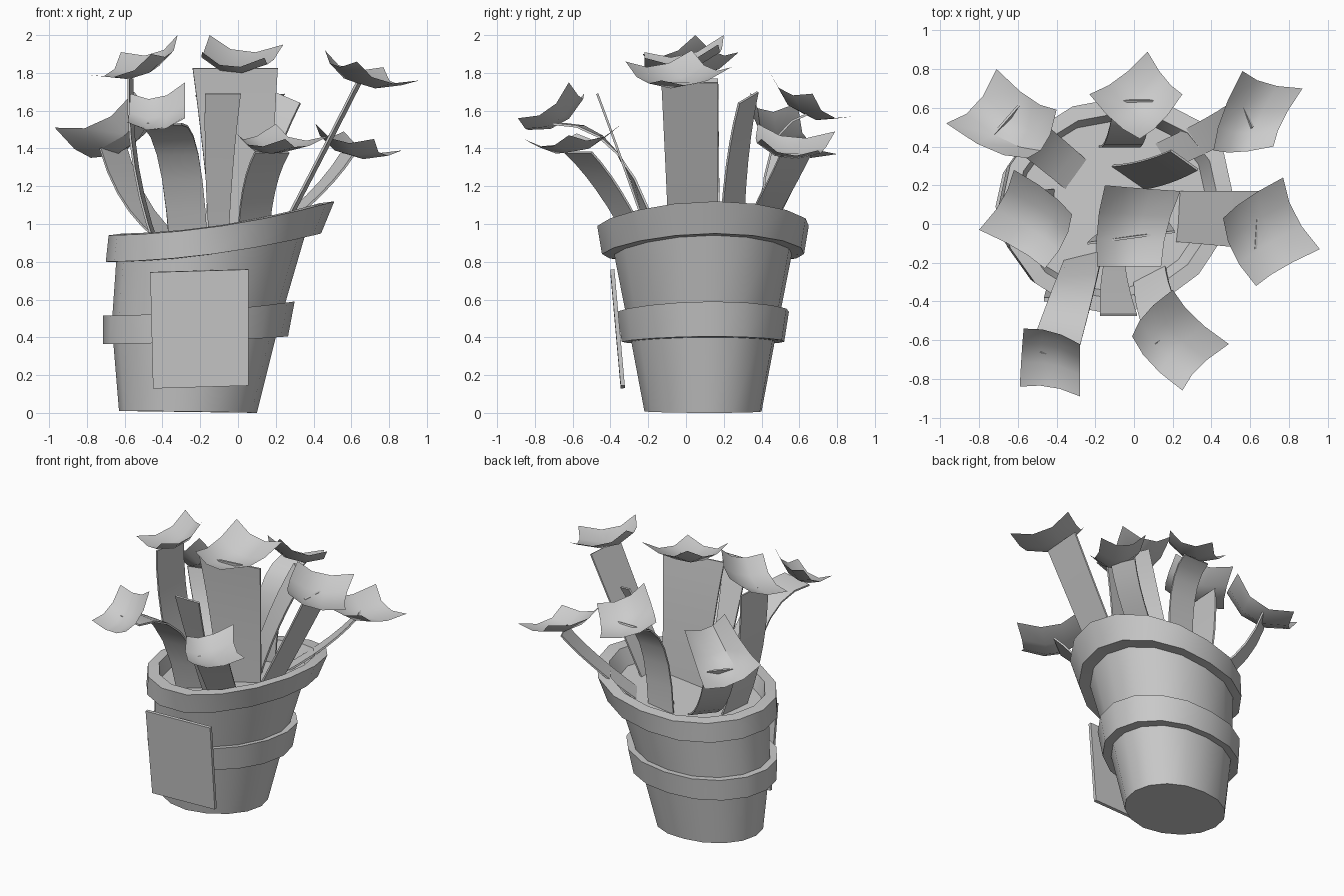
import bpy
import math
from mathutils import Vector

default_cube = bpy.data.objects.get("Cube")
if default_cube:
    bpy.data.objects.remove(default_cube, do_unlink=True)

grey = bpy.data.materials.new("plain_grey")
grey.use_nodes = True
grey.diffuse_color = (0.6, 0.6, 0.6, 1)
grey.node_tree.nodes["Principled BSDF"].inputs["Base Color"].default_value = grey.diffuse_color


def make_object(name, points, faces, thickness=0):
    """Create a mesh object, optionally thickened about its middle, then shade it."""
    mesh = bpy.data.meshes.new(name)
    mesh.from_pydata(points, [], faces)
    mesh.materials.append(grey)
    mesh.update()
    obj = bpy.data.objects.new(name, mesh)
    bpy.context.collection.objects.link(obj)
    bpy.ops.object.select_all(action="DESELECT")
    obj.select_set(True)
    bpy.context.view_layer.objects.active = obj
    if thickness:
        solid = obj.modifiers.new("thickness", "SOLIDIFY")
        solid.thickness = thickness
        solid.offset = 0
        bpy.ops.object.modifier_apply(modifier=solid.name)
    bpy.ops.object.shade_smooth_by_angle(angle=math.radians(35))
    return obj


def grid_faces(rows, columns):
    """Quads joining a grid of points stored row by row."""
    faces = []
    for row in range(rows - 1):
        for col in range(columns - 1):
            first = row * columns + col
            faces.append((first, first + 1, first + columns + 1, first + columns))
    return faces


def leaning_pot(name, rings, sides=16, centre_y=0.09):
    """Stack slanted oval rings: left x, left z, right x, right z, depth radius."""
    points = []
    for left_x, left_z, right_x, right_z, depth in rings:
        middle_x, radius_x = (left_x + right_x) / 2, (right_x - left_x) / 2
        middle_z, rise = (left_z + right_z) / 2, (right_z - left_z) / 2
        for side in range(sides):
            angle = math.tau * side / sides
            across, along = math.cos(angle), math.sin(angle)
            skew = 0.12 * max(0, across)
            points.append((middle_x + radius_x * across,
                           centre_y + depth * (along + skew),
                           middle_z + rise * (across - 0.45 * along ** 2)))
    faces = [tuple(reversed(range(sides)))]
    for ring in range(len(rings) - 1):
        for side in range(sides):
            after = (side + 1) % sides
            low, high = ring * sides, (ring + 1) * sides
            faces.append((low + side, low + after, high + after, high + side))
    top = (len(rings) - 1) * sides
    faces.append(tuple(range(top, top + sides)))
    return make_object(name, points, faces)


def stem(name, base, middle, tip, base_half, tip_half, steps=6):
    """A bent strip through three points; half vectors give its width at both ends."""
    base, middle, tip = Vector(base), Vector(middle), Vector(tip)
    control = middle * 2 - (base + tip) / 2
    base_half, tip_half = Vector(base_half), Vector(tip_half)
    points = []
    for step in range(steps + 1):
        t = step / steps
        spot = base * (1 - t) ** 2 + control * 2 * t * (1 - t) + tip * t * t
        half = base_half.lerp(tip_half, t)
        points += [spot - half, spot + half]
    return make_object(name, points, grid_faces(steps + 1, 2), thickness=0.012)


def flower(name, back, right, front, left, sag, cells=3):
    """A square dished head given by its four corners and the dip of its centre."""
    back, right, front, left = map(Vector, (back, right, front, left))
    points = []
    for row in range(cells + 1):
        v = row / cells
        for col in range(cells + 1):
            u = col / cells
            spot = left.lerp(front, u).lerp(back.lerp(right, u), v)
            dip = 1 - ((2 * u - 1) ** 2 + (2 * v - 1) ** 2) / 2
            points.append(spot + Vector(sag) * dip)
    return make_object(name, points, grid_faces(cells + 1, cells + 1))


# Pot with raised band, thick rim and filled soil level
leaning_pot("pot", [
    (-0.63, 0.01, 0.10, 0, 0.31),
    (-0.66, 0.37, 0.2, 0.40, 0.38),
    (-0.715, 0.365, 0.265, 0.405, 0.43),
    (-0.715, 0.515, 0.3, 0.59, 0.455),
    (-0.665, 0.515, 0.25, 0.58, 0.41),
    (-0.645, 0.80, 0.355, 0.94, 0.47),
    (-0.70, 0.80, 0.44, 0.95, 0.535),
    (-0.685, 0.94, 0.51, 1.12, 0.56),
    (-0.61, 0.95, 0.43, 1.11, 0.48),
    (-0.59, 0.85, 0.37, 1.0, 0.44),
])

# Flat label hanging on the front of the pot
make_object("label", [(-0.45, -0.335, 0.13), (0.055, -0.335, 0.145),
                      (0.055, -0.39, 0.76), (-0.465, -0.39, 0.745)],
            [(0, 1, 2, 3)], thickness=0.022)

# Strip stems
stem("centre_stem", (0.02, 0, 0.85), (0.0, -0.03, 1.4), (-0.015, -0.07, 1.825),
     (0.15, 0.02, 0), (0.225, 0.03, 0))
stem("left_side_stem", (0.2, 0.04, 0.9), (0.43, 0.03, 1.34), (0.64, 0.02, 1.75),
     (0.01, 0.13, 0), (0.01, 0.15, 0))
stem("right_side_stem", (-0.42, 0.05, 0.85), (-0.54, 0.04, 1.3), (-0.57, 0.03, 1.77),
     (0.01, 0.13, 0), (0.01, 0.14, 0))
stem("back_right_stem", (-0.27, 0.23, 0.86), (-0.51, 0.43, 1.07), (-0.66, 0.54, 1.4),
     (0.06, 0.07, 0), (0.07, 0.08, 0))
stem("back_stem", (-0.08, 0.4, 0.9), (-0.04, 0.45, 1.38), (0, 0.64, 1.58),
     (0.1, 0, 0), (0.1, 0, 0))
stem("back_left_stem", (0.13, 0.34, 0.92), (0.4, 0.47, 1.15), (0.58, 0.58, 1.37),
     (0.03, -0.07, 0), (0.035, -0.08, 0))
stem("inner_back_stem", (-0.04, 0.24, 0.88), (0.11, 0.27, 1.32), (0.26, 0.33, 1.67),
     (0.08, -0.06, 0), (0.07, -0.05, -0.03))
stem("front_left_stem", (0.08, -0.25, 0.9), (0.11, -0.41, 1.18), (0.18, -0.57, 1.38),
     (0.08, 0.05, 0), (0.09, 0.07, 0))
stem("front_right_stem", (-0.26, -0.16, 0.85), (-0.32, -0.36, 1.37), (-0.42, -0.68, 1.53),
     (0.1, 0.03, 0), (0.12, -0.03, 0))
stem("inner_front_stem", (-0.1, -0.18, 0.88), (-0.1, -0.32, 1.28), (-0.08, -0.47, 1.69),
     (0.05, 0, 0), (0.095, 0, 0))

# Dished flower heads
flower("centre_flower", (-0.15, 0.2, 2), (0.24, 0.17, 1.95),
       (0.14, -0.22, 1.88), (-0.19, -0.22, 1.91), sag=(-0.04, 0, -0.13))
flower("right_side_flower", (-0.62, 0.28, 1.91), (-0.32, 0.05, 2),
       (-0.46, -0.23, 1.9), (-0.8, -0.03, 1.79), sag=(0.06, 0, -0.11))
flower("left_side_flower", (0.77, 0.24, 1.83), (0.96, -0.13, 1.76),
       (0.63, -0.32, 1.86), (0.46, 0.03, 1.92), sag=(-0.07, -0.01, -0.11))
flower("back_left_flower", (0.56, 0.79, 1.49), (0.87, 0.7, 1.39),
       (0.72, 0.4, 1.45), (0.41, 0.38, 1.53), sag=(-0.06, -0.04, -0.11))
flower("back_flower", (0.07, 0.89, 1.57), (0.25, 0.67, 1.69),
       (0.03, 0.44, 1.81), (-0.23, 0.67, 1.68), sag=(0, -0.06, -0.11))
flower("back_right_flower", (-0.71, 0.8, 1.37), (-0.4, 0.59, 1.64),
       (-0.55, 0.34, 1.7), (-0.97, 0.52, 1.51), sag=(0.04, -0.1, -0.15))
flower("front_left_flower", (0.2, -0.34, 1.53), (0.49, -0.62, 1.47),
       (0.25, -0.86, 1.45), (-0.01, -0.58, 1.48), sag=(-0.07, 0, -0.11))
flower("front_right_flower", (-0.57, -0.54, 1.69), (-0.28, -0.62, 1.75),
       (-0.28, -0.89, 1.56), (-0.59, -0.84, 1.54), sag=(0, 0.05, -0.11))
